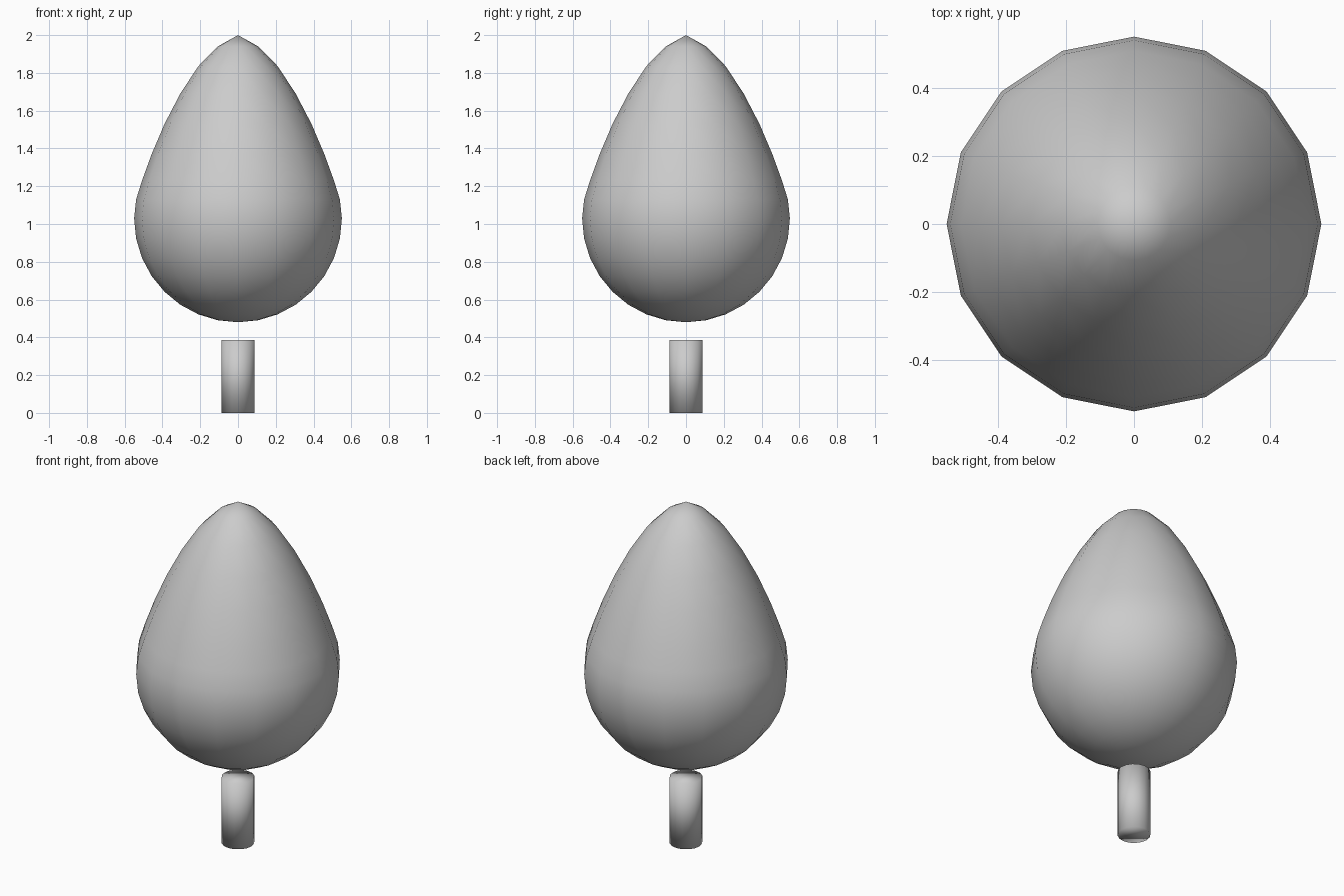
import bpy
import bmesh
from math import sin, cos, pi

SIDES = 16

cube = bpy.data.objects.get("Cube")
if cube:
    bpy.data.objects.remove(cube, do_unlink=True)

grey = bpy.data.materials.new("light_grey")
grey.use_nodes = True
colour = (0.6, 0.6, 0.6, 1)
grey.diffuse_color = colour
grey.node_tree.nodes["Principled BSDF"].inputs["Base Color"].default_value = colour


def add_part(name, bm):
    """Turn a bmesh into a smooth-shaded object."""
    bmesh.ops.recalc_face_normals(bm, faces=bm.faces)
    for face in bm.faces:
        face.smooth = True
    mesh = bpy.data.meshes.new(name)
    bm.to_mesh(mesh)
    bm.free()
    mesh.materials.append(grey)
    obj = bpy.data.objects.new(name, mesh)
    bpy.context.collection.objects.link(obj)
    return obj


# Foliage: a ball whose upper half is drawn out to a point
RADIUS, CENTRE = 0.55, 1.03
upper_heights = [0, 0.1, 0.2, 0.34, 0.5, 0.66, 0.805, 0.91, 0.97]
bm = bmesh.new()
bmesh.ops.create_uvsphere(bm, u_segments=SIDES, v_segments=16, radius=RADIUS)
for v in bm.verts:
    if v.co.z > 0.01:
        ring = min(range(9), key=lambda i: abs(RADIUS * sin(i * pi / 16) - v.co.z))
        v.co.z = upper_heights[ring]
    v.co.z += CENTRE
add_part("foliage", bm)

# Trunk: a short post standing just below the foliage
HEIGHT = 0.386
bm = bmesh.new()
bmesh.ops.create_cone(bm, cap_ends=True, segments=SIDES,
                      radius1=0.088, radius2=0.088, depth=HEIGHT)
bmesh.ops.translate(bm, verts=bm.verts, vec=(0, 0, HEIGHT / 2))
add_part("trunk", bm)
